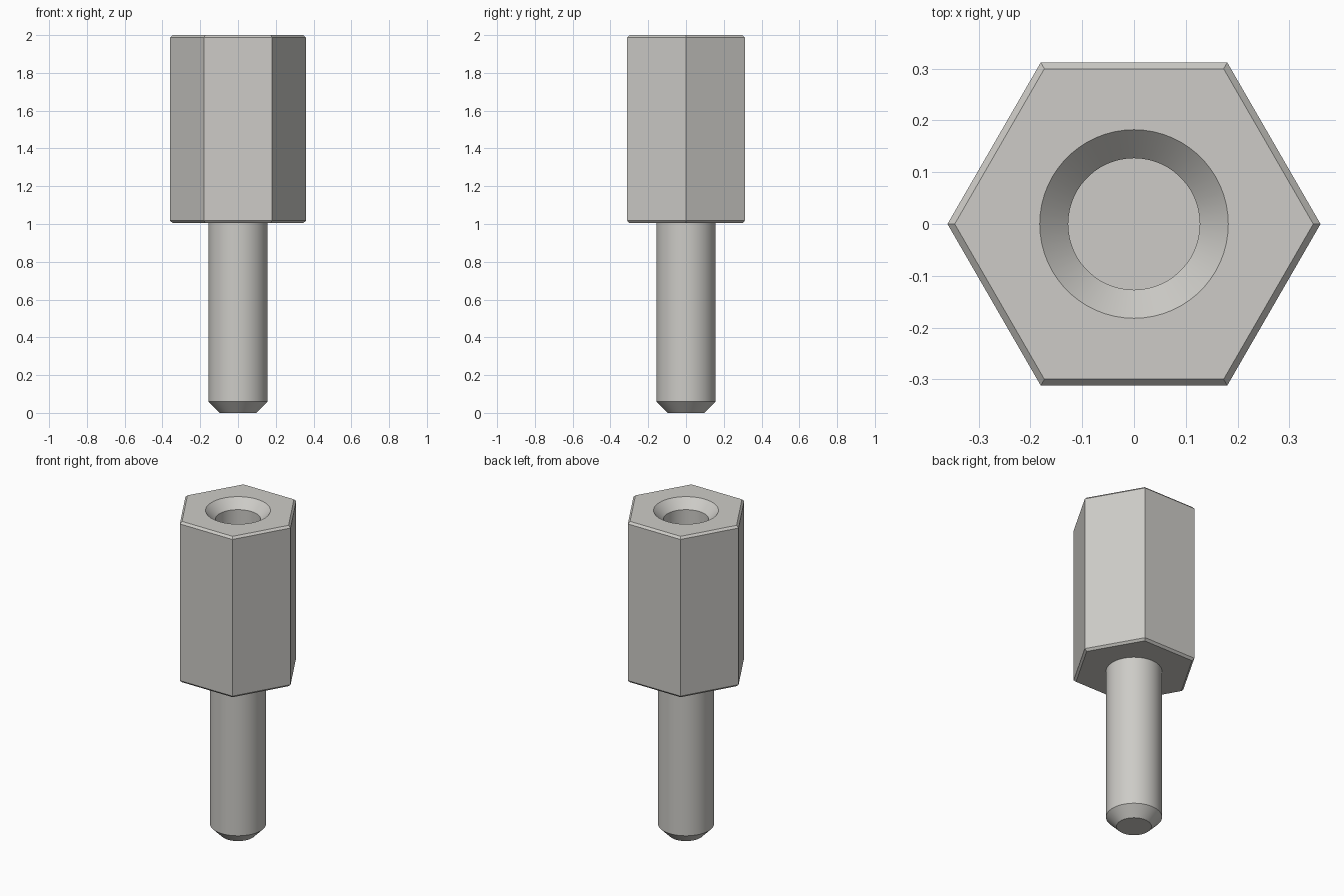
import bpy
import bmesh
from math import cos, sin, pi, radians

cube = bpy.data.objects.get("Cube")
if cube:
    bpy.data.objects.remove(cube, do_unlink=True)

SEGMENTS = 60

steel = bpy.data.materials.new("light_warm_grey")
steel.use_nodes = True
colour = (0.61, 0.6, 0.57, 1)
steel.diffuse_color = colour
steel.node_tree.nodes["Principled BSDF"].inputs["Base Color"].default_value = colour


def ring_radius(shape, size, angle):
    """Circle radius, or the distance to a hexagon whose corner radius is size."""
    if shape == "circle":
        return size
    offset = angle % (pi / 3) - pi / 6
    return size * cos(pi / 6) / cos(offset)


def loft(name, rings, cap_start=True, cap_end=True):
    """Skin a stack of (shape, size, height) rings with equal point counts."""
    bm = bmesh.new()
    loops = []
    for shape, size, z in rings:
        loop = []
        for i in range(SEGMENTS):
            a = 2 * pi * i / SEGMENTS
            r = ring_radius(shape, size, a)
            loop.append(bm.verts.new((r * cos(a), r * sin(a), z)))
        loops.append(loop)
    for low, high in zip(loops, loops[1:]):
        for i in range(SEGMENTS):
            j = (i + 1) % SEGMENTS
            bm.faces.new((low[i], low[j], high[j], high[i]))
    if cap_start:
        bm.faces.new(loops[0][::-1])
    if cap_end:
        bm.faces.new(loops[-1])
    mesh = bpy.data.meshes.new(name)
    bm.to_mesh(mesh)
    bm.free()
    mesh.materials.append(steel)
    obj = bpy.data.objects.new(name, mesh)
    bpy.context.collection.objects.link(obj)
    bpy.ops.object.select_all(action="DESELECT")
    obj.select_set(True)
    bpy.context.view_layer.objects.active = obj
    bpy.ops.object.shade_smooth_by_angle(angle=radians(20))
    return obj


# Hexagonal body: chamfered ends, countersunk blind hole in the top
loft("hex_body", [
    ("circle", 0.157, 1.005),
    ("hexagon", 0.346, 1.005),
    ("hexagon", 0.36, 1.018),
    ("hexagon", 0.36, 1.987),
    ("hexagon", 0.346, 2.0),
    ("circle", 0.182, 2.0),
    ("circle", 0.127, 1.945),
    ("circle", 0.127, 1.25),
], cap_start=False)

# Round stud with a tapered tip
loft("stud", [
    ("circle", 0.098, 0.0),
    ("circle", 0.157, 0.06),
    ("circle", 0.157, 1.005),
], cap_end=False)
